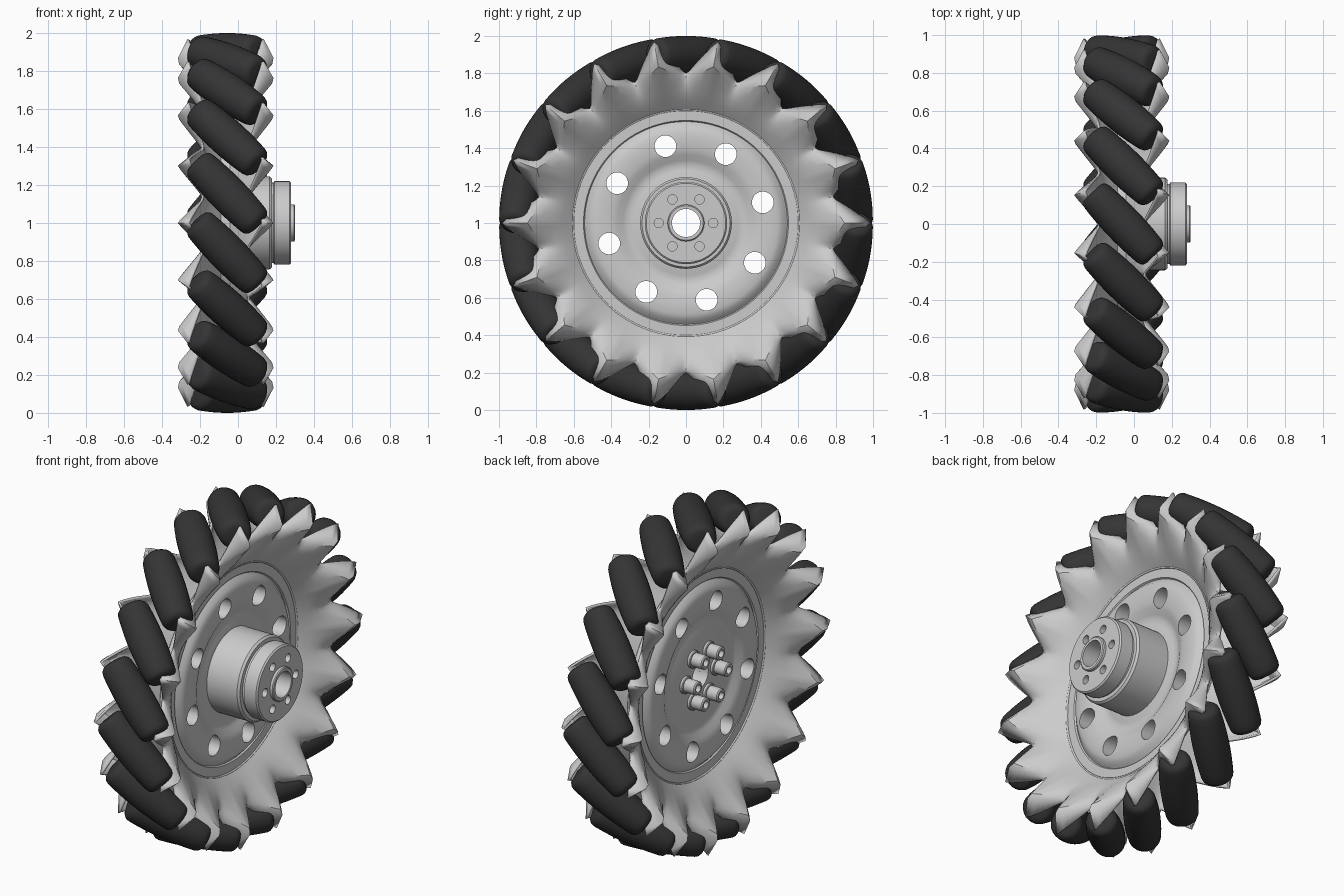
import bpy, bmesh
from math import sin, cos, pi, radians, sqrt
from mathutils import Matrix, Vector

if "Cube" in bpy.data.objects:
    bpy.data.objects.remove(bpy.data.objects["Cube"])

CX, N, STEP = -0.065, 18, 2 * pi / 18     # wheel mid-plane, tooth count, pitch


def make(name, bm, angle=35):
    bmesh.ops.remove_doubles(bm, verts=bm.verts, dist=1e-5)
    bmesh.ops.recalc_face_normals(bm, faces=bm.faces)
    me = bpy.data.meshes.new(name)
    bm.to_mesh(me)
    bm.free()
    ob = bpy.data.objects.new(name, me)
    bpy.context.collection.objects.link(ob)
    smooth(ob, angle)
    return ob


def smooth(ob, angle=35):
    bpy.ops.object.select_all(action='DESELECT')
    ob.select_set(True)
    bpy.context.view_layer.objects.active = ob
    bpy.ops.object.shade_smooth_by_angle(angle=radians(angle))


def lathe(bm, prof, segs, closed=False, mat=Matrix()):
    """Spin a list of (x, radius) points round the x axis."""
    rings = [[bm.verts.new(mat @ Vector((x, r * cos(a), r * sin(a)))) for x, r in prof]
             for a in (2 * pi * i / segs for i in range(segs))]
    n = len(prof)
    for i in range(segs):
        p, q = rings[i], rings[(i + 1) % segs]
        for j in range(n if closed else n - 1):
            k = (j + 1) % n
            bm.faces.new((p[j], p[k], q[k], q[j]))


def cut_holes(ob, count, radius, start, r, x0, x1):
    """Drill a ring of round holes through an object."""
    bm = bmesh.new()
    for i in range(count):
        a = start + 2 * pi * i / count
        lathe(bm, [(x0, 0), (x0, r), (x1, r), (x1, 0)], 28, mat=Matrix.Translation((0, radius * cos(a), radius * sin(a))))
    cutter = make("hole_cutter", bm)
    cutter.hide_render = True
    mod = ob.modifiers.new("holes", 'BOOLEAN')
    mod.operation, mod.solver, mod.object = 'DIFFERENCE', 'EXACT', cutter
    bpy.context.view_layer.objects.active = ob
    bpy.ops.object.modifier_apply(modifier="holes")
    bpy.data.objects.remove(cutter)
    smooth(ob)


# Toothed side plates: section blends from tooth ridge to valley
RIDGE = [(.60, .03), (.61, .03), (.66, .075), (.71, .12), (.79, .185), (.85, .238), (.88, .245), (.98, .195)]
VALLEY = [(.60, .03), (.61, .03), (.66, .075), (.70, .1), (.73, .113), (.76, .118), (.78, .119), (.80, .12)]
HALF = 8


def side_plate(name, turn):
    bm = bmesh.new()
    cols = []
    for i in range(N * HALF * 2):
        s = abs((i % (2 * HALF)) - HALF) / HALF          # 0 at valley, 1 at tooth
        w = (sqrt(s * s + .03) - sqrt(.03)) / (sqrt(1.03) - sqrt(.03))
        a = (i - HALF) * STEP / (2 * HALF)
        col = []
        for (r0, x0), (r1, x1) in zip(VALLEY, RIDGE):
            r, x = r0 + (r1 - r0) * w, x0 + (x1 - x0) * w
            col.append(bm.verts.new((x, r * sin(a), r * cos(a))))
        cols.append(col)
    for i, p in enumerate(cols):
        q = cols[(i + 1) % len(cols)]
        for j in range(len(RIDGE) - 1):
            bm.faces.new((p[j], p[j + 1], q[j + 1], q[j]))
    ob = make(name, bm, 30)
    ob.location, ob.rotation_euler = (CX, 0, 1), (0, 0, turn)
    mod = ob.modifiers.new("thickness", 'SOLIDIFY')
    mod.thickness, mod.offset = .014, 0


side_plate("right_toothed_plate", 0)
side_plate("left_toothed_plate", pi)

# Central disc with eight lightening holes
face = [(.03, .61), (.03, .548), (.022, .542), (.03, .532), (.047, .515), (.056, .49), (.058, .45), (.056, .40),
        (.046, .365), (.028, .335), (.02, .31), (.022, .28), (.03, .255), (.03, .075)]
bm = bmesh.new()
lathe(bm, face + [(-x, r) for x, r in reversed(face)], 96, True)
disc = make("wheel_disc", bm)
cut_holes(disc, 8, .425, radians(15), .058, -.2, .2)
disc.location = (CX, 0, 1)

# Stepped hub with bore and six threaded holes
bm = bmesh.new()
lathe(bm, [(-.04, .075), (-.04, .245), (.165, .245), (.178, .235), (.178, .212), (.188, .212), (.192, .22),
           (.272, .22), (.28, .212), (.28, .098), (.295, .098), (.30, .092), (.30, .075)], 64, True)
hub = make("hub", bm)
cut_holes(hub, 6, .145, 0, .025, .2, .4)
hub.location = (0, 0, 1)

# Socket-head bolts on the back
bm = bmesh.new()
for i in range(6):
    a = i * pi / 3
    m = Matrix.Translation((0, .145 * cos(a), .145 * sin(a)))
    lathe(bm, [(-.08, 0), (-.08, .05), (-.108, .05), (-.112, .046), (-.112, .04), (-.178, .04), (-.184, .034),
               (-.184, .022), (-.15, .022), (-.15, 0)], 24, mat=m)
bolts = make("hub_bolts", bm)
bolts.location = (0, 0, 1)

# Eighteen dark barrel rollers set at an angle
rubber = bpy.data.materials.new("rubber")
rubber.diffuse_color = (.035, .035, .035, 1)
rubber.use_nodes = True
rubber.node_tree.nodes["Principled BSDF"].inputs["Base Color"].default_value = rubber.diffuse_color
L, RC, RR = .235, .9, .1
TILT = radians(46)


def barrel(t):
    return 1.0 - sqrt(RC * RC + (t * sin(TILT)) ** 2)


ts = [-.2 + .04 * i for i in range(11)]
body = [(t, barrel(t)) for t in ts]
end = [(.217, barrel(.2) - .006), (.23, barrel(.2) - .02), (L, barrel(.2) - .036), (L, 0)]
prof = [(-t, r) for t, r in reversed(end)] + body + end
bm = bmesh.new()
lathe(bm, prof, 32)
first = make("roller_1", bm, 40)
first.data.materials.append(rubber)
for i in range(N):
    ob = first if i == 0 else first.copy()
    if i:
        ob.name = f"roller_{i + 1}"
        bpy.context.collection.objects.link(ob)
    ob.matrix_world = (Matrix.Translation((CX + .008, 0, 1)) @ Matrix.Rotation(i * STEP, 4, 'X')
                       @ Matrix.Translation((0, 0, RC)) @ Matrix.Rotation(-TILT, 4, 'Z'))
